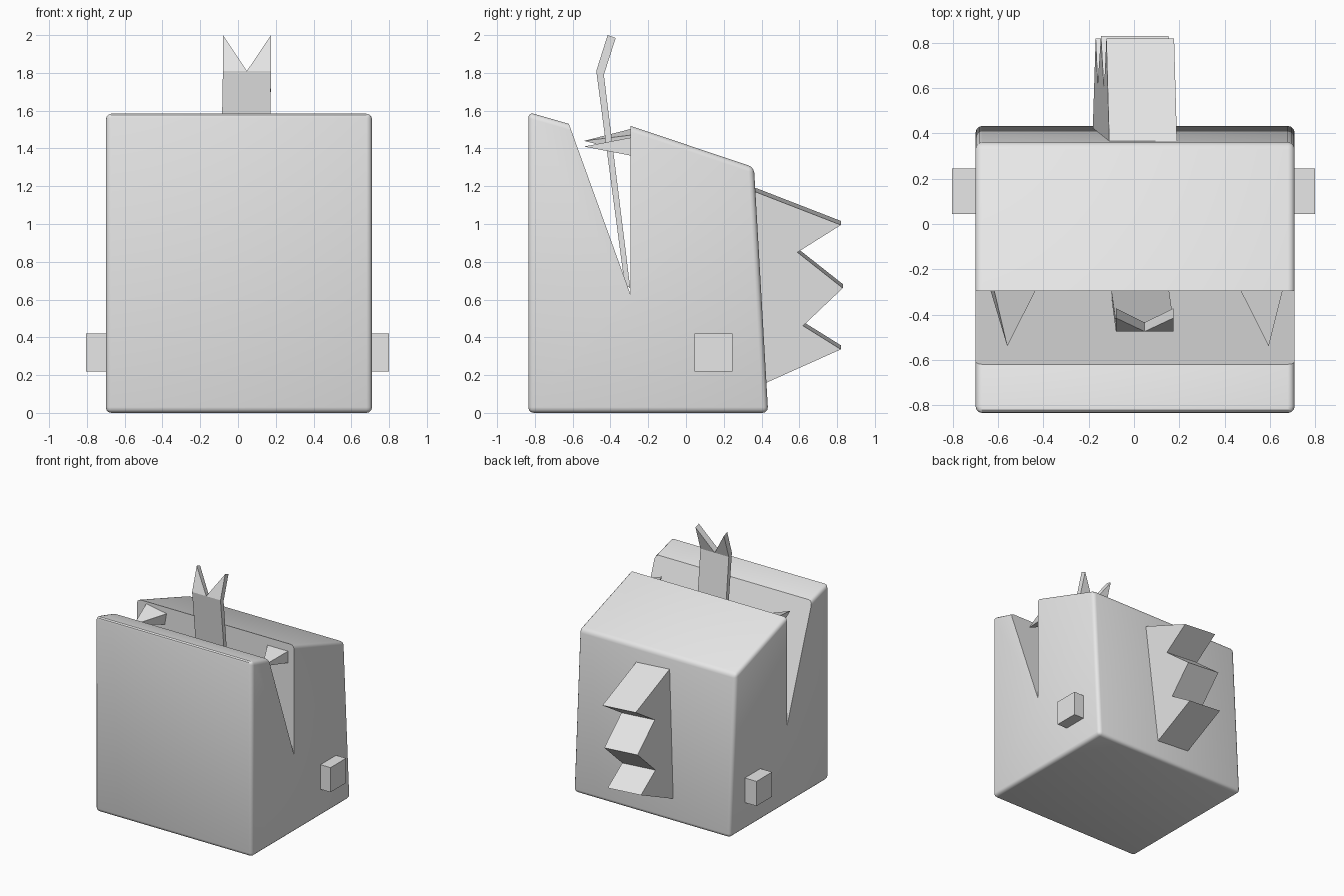
import bpy, bmesh, math
from mathutils import Matrix, Vector

if "Cube" in bpy.data.objects:
    bpy.data.objects.remove(bpy.data.objects["Cube"], do_unlink=True)

grey = bpy.data.materials.new("light grey")
grey.use_nodes = True
grey.diffuse_color = (0.8, 0.8, 0.8, 1)
grey.node_tree.nodes["Principled BSDF"].inputs["Base Color"].default_value = (0.8, 0.8, 0.8, 1)


def finish(bm, name):
    bmesh.ops.recalc_face_normals(bm, faces=bm.faces)
    mesh = bpy.data.meshes.new(name)
    bm.to_mesh(mesh)
    bm.free()
    mesh.materials.append(grey)
    obj = bpy.data.objects.new(name, mesh)
    bpy.context.collection.objects.link(obj)
    return obj


def prism(profile, x0, x1):
    """Extrude a (y, z) side profile from x0 to x1."""
    bm = bmesh.new()
    face = bm.faces.new([bm.verts.new((x0, y, z)) for y, z in profile])
    side = bmesh.ops.extrude_face_region(bm, geom=[face])["geom"]
    moved = [v for v in side if isinstance(v, bmesh.types.BMVert)]
    bmesh.ops.translate(bm, verts=moved, vec=(x1 - x0, 0, 0))
    return bm


def hull(points, name):
    bm = bmesh.new()
    verts = [bm.verts.new(p) for p in points]
    bmesh.ops.convex_hull(bm, input=verts)
    bmesh.ops.dissolve_limit(bm, angle_limit=0.02, verts=bm.verts, edges=bm.edges)
    return finish(bm, name)


# Body: block with an open mouth; rounded outside, sharp around the mouth
bm = prism([(-0.835, 0), (0.435, 0), (0.36, 1.3), (-0.295, 1.52),
            (-0.295, 0.63), (-0.62, 1.53), (-0.835, 1.592)], -0.7, 0.71)
outer = [e for e in bm.edges
         if not all(-0.63 < v.co.y < -0.29 for v in e.verts)]
bmesh.ops.bevel(bm, geom=outer, offset=0.03, segments=3, profile=0.5, affect='EDGES')
body = finish(bm, "body")
bpy.context.view_layer.objects.active = body
body.select_set(True)
bpy.ops.object.shade_smooth_by_angle(angle=math.radians(32))
body.select_set(False)

# Back spikes: jagged plate leaning slightly sideways
bm = prism([(0.3, 1.2), (0.37, 1.18), (0.82, 1.005), (0.59, 0.86), (0.83, 0.67),
            (0.62, 0.47), (0.82, 0.345), (0.43, 0.17), (0.3, 0.12)], -0.11, 0.19)
bmesh.ops.rotate(bm, verts=bm.verts, cent=(0.04, 0, 1.18),
                 matrix=Matrix.Rotation(math.radians(4.1), 3, 'Y'))
finish(bm, "back_spikes")

# Feet: small blocks on both sides
for name, x0, x1 in (("left_foot", 0.6, 0.8), ("right_foot", -0.805, -0.6)):
    finish(prism([(0.045, 0.22), (0.245, 0.22), (0.245, 0.42), (0.045, 0.42)], x0, x1), name)

# Teeth: four-sided pyramids pointing forward from the rear of the mouth
for name, x, tip_x, z, roll in (("left_tooth", 0.562, 0.595, 1.41, 0),
                                ("right_tooth", -0.533, -0.56, 1.44, 10)):
    turn = Matrix.Rotation(math.radians(roll), 3, 'Y')
    base = [Vector((x, -0.28, z)) + turn @ Vector((sx * 0.098, 0, sz * 0.05))
            for sx in (-1, 1) for sz in (-1, 1)]
    hull(base + [Vector((tip_x, -0.54, z))], name)

# Tongue: thin strip rising out of the mouth
left, right, mid = -0.08, 0.175, 0.047
bm = prism([(-0.295, 0.66), (-0.435, 1.79), (-0.475, 1.81), (-0.325, 0.68)], left, right)
for v in bm.verts:
    if v.co.z < 1:
        v.co.x -= 0.02
finish(bm, "tongue")

# Fork: two pointed tips bent backward
for name, edge in (("left_tongue_tip", right), ("right_tongue_tip", left)):
    hull([(x, y, z) for x, front, back in
          ((edge, (-0.475, 1.81), (-0.435, 1.79)),
           (mid, (-0.475, 1.81), (-0.435, 1.79)),
           (edge, (-0.415, 2.0), (-0.372, 1.985)))
          for y, z in (front, back)], name)
